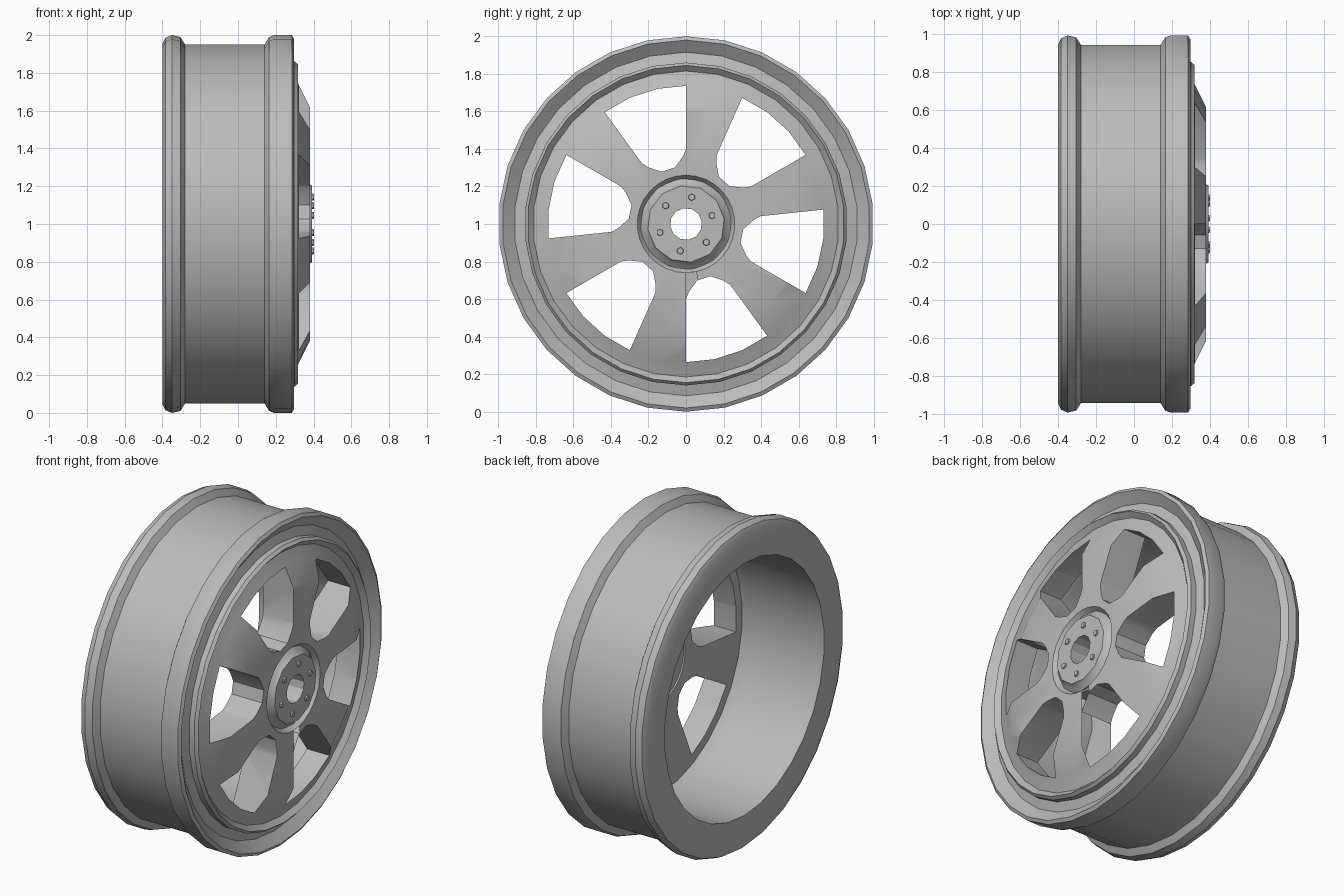
import bpy, bmesh
from math import sin, cos, pi, radians
from mathutils import Vector

if "Cube" in bpy.data.objects:
    bpy.data.objects.remove(bpy.data.objects["Cube"])

metal = bpy.data.materials.new("grey_metal")
metal.use_nodes = True
GREY = (0.5, 0.5, 0.5, 1)
metal.diffuse_color = GREY
metal.node_tree.nodes["Principled BSDF"].inputs["Base Color"].default_value = GREY

AXLE = Vector((0, 0, 1))


def place(x, r, a):
    """Point at distance r and angle a around the axle."""
    return AXLE + Vector((x, r * cos(a), r * sin(a)))


def finish(bm, name, smooth=True):
    bmesh.ops.recalc_face_normals(bm, faces=bm.faces)
    mesh = bpy.data.meshes.new(name)
    bm.to_mesh(mesh)
    bm.free()
    mesh.materials.append(metal)
    obj = bpy.data.objects.new(name, mesh)
    bpy.context.collection.objects.link(obj)
    if smooth:
        shade(obj)
    return obj


def shade(obj):
    bpy.ops.object.select_all(action='DESELECT')
    obj.select_set(True)
    bpy.context.view_layer.objects.active = obj
    bpy.ops.object.shade_smooth_by_angle(angle=radians(28))


def lathe(name, profile, sides, start=90, smooth=True):
    """Spin a closed (x, radius) profile around the axle."""
    bm = bmesh.new()
    rings = [[bm.verts.new(place(x, r, radians(start) + 2 * pi * i / sides))
              for x, r in profile] for i in range(sides)]
    n = len(profile)
    for i in range(sides):
        a, b = rings[i], rings[(i + 1) % sides]
        for j in range(n):
            k = (j + 1) % n
            bm.faces.new((a[j], a[k], b[k], b[j]))
    return finish(bm, name, smooth)


def prism(bm, points, x0, x1):
    """Extrude a list of (radius, angle) points along the axle."""
    back = [bm.verts.new(place(x0, r, a)) for r, a in points]
    front = [bm.verts.new(place(x1, r, a)) for r, a in points]
    bm.faces.new(back)
    bm.faces.new(front)
    for i in range(len(points)):
        j = (i + 1) % len(points)
        bm.faces.new((back[i], back[j], front[j], front[i]))


# Rim: rear flange, barrel, front lip and hollow inside
lathe("rim", [
    (-.40, .955), (-.385, .985), (-.35, 1.0), (-.305, .99), (-.28, .95),
    (.14, .95), (.165, .99), (.19, 1.0), (.285, 1.0), (.297, .98),
    (.25, .915), (.27, .845), (.20, .80), (.10, .79), (-.40, .78)], 30)

# Spoke disc with an outer step and a crowned face
disc = lathe("spokes", [
    (.20, .86), (.30, .86), (.318, .845), (.29, .815), (.30, .79), (.32, .74),
    (.38, .62), (.38, .26), (.345, .235), (.17, .235), (.17, .79)], 30, smooth=False)

# Six windows, narrowing to a rounded end near the hub
bm = bmesh.new()
half = [(.736, 6), (.736, 18), (.40, 18), (.362, 15.5), (.307, 7)]
for i in range(6):
    mid = radians(48 + 60 * i)
    outline = [(r, mid + radians(a)) for r, a in half]
    outline += [(r, mid - radians(a)) for r, a in reversed(half)]
    prism(bm, outline, 0, .6)
cutter = finish(bm, "window_cutter", False)
cutter.hide_render = True

cut = disc.modifiers.new("windows", 'BOOLEAN')
cut.operation = 'DIFFERENCE'
cut.solver = 'EXACT'
cut.object = cutter
bpy.context.view_layer.update()
graph = bpy.context.evaluated_depsgraph_get()
disc_mesh = bpy.data.meshes.new_from_object(disc.evaluated_get(graph))
disc.modifiers.clear()
disc.data = disc_mesh
bpy.data.objects.remove(cutter)
shade(disc)

# Hub with a central bore
lathe("hub", [
    (.18, .26), (.345, .255), (.375, .215), (.393, .205),
    (.393, .085), (.18, .085)], 12, start=98)

# Wheel nuts
bm = bmesh.new()
for i in range(6):
    a = radians(78 + 60 * i)
    nut = bmesh.ops.create_cone(bm, cap_ends=True, segments=6, radius1=.023,
                                radius2=.017, depth=.024)["verts"]
    for v in nut:
        v.co = place(.39, .146, a) + Vector((v.co.z, v.co.x, v.co.y))
finish(bm, "wheel_nuts", False)
